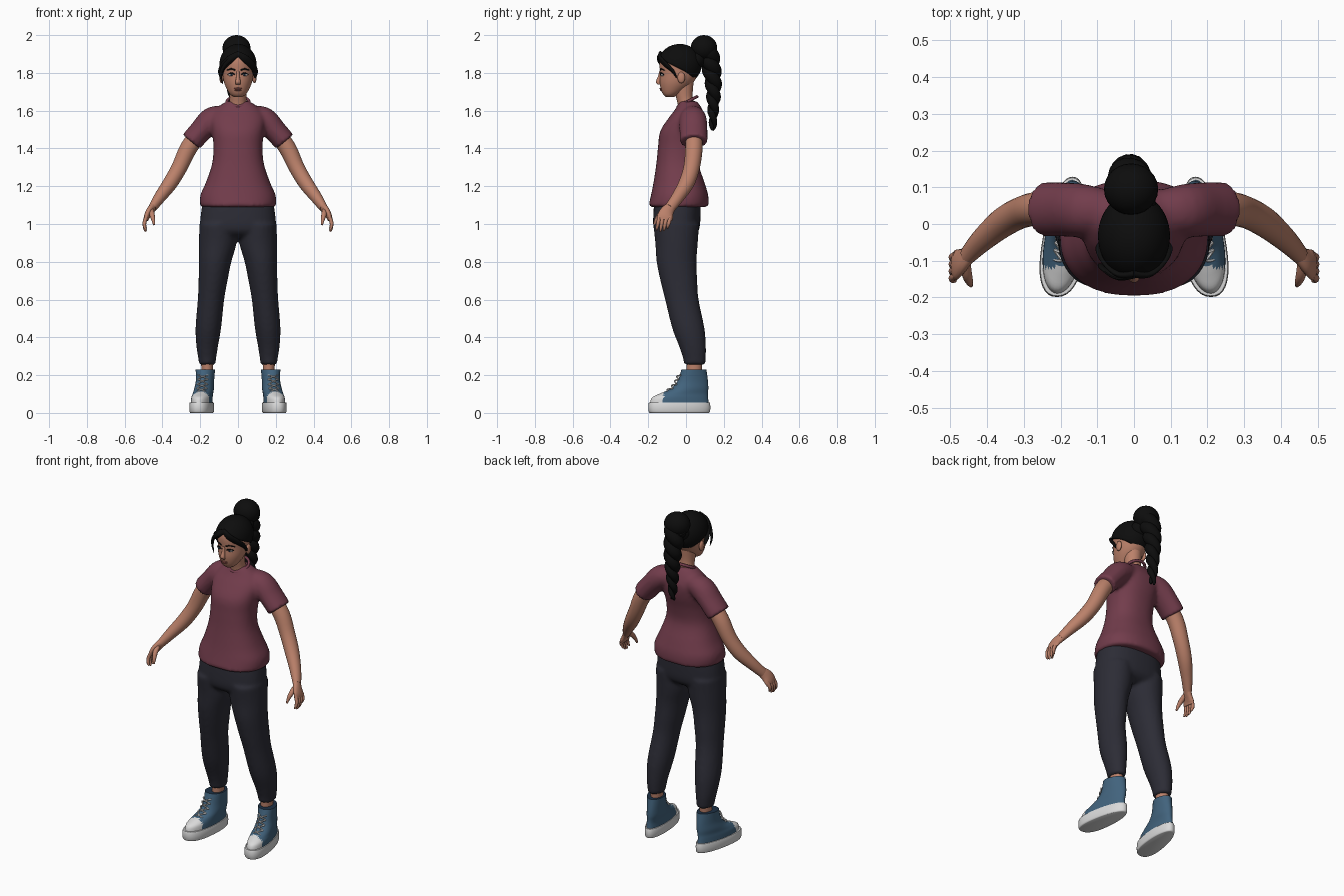
import bpy, bmesh, math
from mathutils import Vector, Matrix

if "Cube" in bpy.data.objects:
    bpy.data.objects.remove(bpy.data.objects["Cube"])


def material(name, r, g, b):
    m = bpy.data.materials.new(name)
    m.use_nodes = True
    m.diffuse_color = (r, g, b, 1)
    m.node_tree.nodes["Principled BSDF"].inputs["Base Color"].default_value = (r, g, b, 1)
    return m


SKIN = material("skin", .50, .22, .145)
LIPS = material("lips", .33, .105, .085)
EYE = material("eye white", .6, .56, .54)
HAIR = material("black hair", .004, .004, .004)
SHIRT = material("maroon cotton", .17, .046, .072)
PANTS = material("charcoal cloth", .025, .025, .036)
CANVAS = material("blue canvas", .054, .125, .205)
RUBBER = material("white rubber", .7, .7, .7)
NAVY = material("navy lining", .012, .03, .06)


def smooth_rows(rows, steps):
    """Catmull-Rom interpolation through the control rows."""
    out = []
    for i in range(len(rows) - 1):
        p = [rows[max(i - 1, 0)], rows[i], rows[i + 1], rows[min(i + 2, len(rows) - 1)]]
        for k in range(steps):
            t = k / steps
            out.append([.5 * (2 * b + (c - a) * t + (2 * a - 5 * b + 4 * c - d) * t * t
                              + (3 * b - a - 3 * c + d) * t ** 3) for a, b, c, d in zip(*p)])
    return out + [list(rows[-1])]


def loft(bm, rows, flat=False, ref=(1, 0, 0), n=24, power=2, steps=4, egg=0, side=1):
    """Skin rings given as x, y, z, radius a, radius b; flat rings stay level."""
    rows = smooth_rows(rows, steps)
    pts = [Vector(r[:3]) for r in rows]
    rings = []
    for i, r in enumerate(rows):
        u, v = Vector((1, 0, 0)), Vector((0, 1, 0))
        if not flat:
            t = (pts[min(i + 1, len(pts) - 1)] - pts[max(i - 1, 0)]).normalized()
            u = Vector(ref)
            u = (u - t * u.dot(t)).normalized()
            v = t.cross(u)
        ring = []
        for k in range(n):
            c, s = math.cos(math.tau * k / n), math.sin(math.tau * k / n)
            ca = math.copysign(abs(c) ** (2 / power), c) * (1 - egg * s)
            sa = math.copysign(abs(s) ** (2 / power), s)
            p = pts[i] + u * ca * max(r[3], .001) + v * sa * max(r[4], .001)
            ring.append(bm.verts.new((p.x * side, p.y, p.z)))
        rings.append(ring)
    for a, b in zip(rings, rings[1:]):
        for k in range(n):
            bm.faces.new((a[k], a[(k + 1) % n], b[(k + 1) % n], b[k]))
    bm.faces.new(rings[0])
    bm.faces.new(rings[-1])


def finish(name, bm, mats, rule=None, voxel=0):
    bmesh.ops.recalc_face_normals(bm, faces=bm.faces)
    for f in bm.faces:
        f.smooth = True
        if rule:
            f.normal_update()
            f.material_index = rule(f.calc_center_median(), f.normal)
    me = bpy.data.meshes.new(name)
    bm.to_mesh(me)
    bm.free()
    ob = bpy.data.objects.new(name, me)
    bpy.context.collection.objects.link(ob)
    for m in mats:
        me.materials.append(m)
    if voxel:
        mod = ob.modifiers.new("blend", 'REMESH')
        mod.mode, mod.voxel_size, mod.use_smooth_shade = 'VOXEL', voxel, True
        mod = ob.modifiers.new("relax", 'SMOOTH')
        mod.iterations = 4
    else:
        bpy.ops.object.select_all(action='DESELECT')
        ob.select_set(True)
        bpy.context.view_layer.objects.active = ob
        bpy.ops.object.shade_smooth_by_angle(angle=math.radians(50))
    return ob


def tube(name, rows, mat, **kw):
    bm = bmesh.new()
    loft(bm, rows, **kw)
    return finish(name, bm, [mat])


def ball(name, loc, radii, mat):
    bm = bmesh.new()
    bmesh.ops.create_uvsphere(bm, u_segments=24, v_segments=14, radius=1,
                              matrix=Matrix.Translation(loc) @ Matrix.Diagonal((*radii, 1)))
    return finish(name, bm, [mat])


SIDES = (("left", 1), ("right", -1))

# Shirt: torso and both sleeves blended together
bm = bmesh.new()
loft(bm, [(0, -.04, 1.09, .2, .16), (0, -.034, 1.15, .2, .152), (0, -.037, 1.22, .17, .135),
          (0, -.045, 1.32, .137, .112), (0, -.036, 1.41, .13, .112), (0, -.02, 1.49, .138, .117),
          (0, .005, 1.56, .145, .098), (0, .015, 1.61, .115, .07), (0, .012, 1.65, .062, .046)],
     flat=True, n=40, power=2.3)
for _, s in SIDES:
    loft(bm, [(.06, .035, 1.575, .05, .055), (.135, .037, 1.555, .066, .072),
              (.2, .04, 1.49, .06, .074), (.247, .04, 1.435, .06, .074)], side=s)
finish("shirt", bm, [SHIRT], voxel=.011)

bm = bmesh.new()
loft(bm, [(.058 * math.cos(a), .008 + .05 * math.sin(a), 1.648 + .026 * math.sin(a), .008, .008)
          for a in [math.tau * k / 24 for k in range(25)]], ref=(0, 0, 1), n=10, steps=1)
finish("shirt_collar", bm, [SHIRT])

# Trousers: hips and both legs blended together
bm = bmesh.new()
loft(bm, [(0, -.045, 1.13, .185, .122), (0, -.048, 1.05, .197, .125), (0, -.05, .98, .2, .122),
          (0, -.05, .945, .185, .1), (0, -.05, .925, .14, .06)], flat=True, n=40, power=2.4)
for _, s in SIDES:
    loft(bm, [(.105, -.052, 1.0, .1, .122), (.107, -.05, .9, .1, .113), (.121, -.05, .8, .086, .106),
              (.132, -.038, .7, .077, .098), (.143, -.022, .6, .07, .089), (.157, .012, .45, .068, .086),
              (.163, .035, .35, .057, .071), (.163, .045, .285, .047, .06), (.163, .045, .255, .045, .057)],
         flat=True, side=s)
finish("trousers", bm, [PANTS], voxel=.011)

# Head, neck and face
tube("neck", [(0, .015, 1.58, .06, .05), (0, 0, 1.64, .046, .045), (0, -.01, 1.68, .044, .045),
              (0, -.015, 1.75, .05, .055)], SKIN, flat=True)
tube("head", [(0, -.085, 1.672, .02, .02), (0, -.08, 1.685, .04, .04), (0, -.068, 1.71, .057, .064),
              (0, -.05, 1.75, .074, .089), (0, -.035, 1.8, .083, .102), (0, -.033, 1.86, .086, .107),
              (0, -.03, 1.91, .07, .09), (0, -.03, 1.94, .03, .04)], SKIN, flat=True, n=36)
tube("nose", [(0, -.133, 1.81, .007, .008), (0, -.139, 1.78, .009, .01), (0, -.147, 1.752, .014, .013),
              (0, -.141, 1.738, .013, .008)], SKIN, flat=True, n=16)
ball("upper_lip", (0, -.131, 1.717, ), (.022, .009, .005), LIPS)
ball("lower_lip", (0, -.129, 1.709), (.018, .009, .005), LIPS)

for word, s in SIDES:
    ball(word + "_eye", (s * .035, -.122, 1.79), (.017, .011, .008), EYE)
    ball(word + "_iris", (s * .034, -.129, 1.79), (.007, .006, .007), NAVY)
    tube(word + "_eyelid", [(.017, -.134, 1.791, .003, .003), (.034, -.133, 1.799, .004, .004),
                            (.054, -.118, 1.792, .003, .003)], HAIR, ref=(0, 1, 0), n=8, side=s)
    tube(word + "_eyebrow", [(.014, -.137, 1.814, .003, .004), (.036, -.132, 1.821, .003, .004),
                             (.06, -.113, 1.814, .002, .003)], HAIR, ref=(0, 1, 0), n=8, side=s)
    ball(word + "_ear", (s * .087, -.025, 1.775), (.011, .02, .03), SKIN)

    # Arm and hand
    tube(word + "_arm", [(.19, .04, 1.5, .045, .045), (.26, .042, 1.405, .046, .046),
                         (.31, .03, 1.3, .042, .043), (.36, .002, 1.215, .039, .041),
                         (.415, -.045, 1.14, .031, .033), (.453, -.085, 1.085, .022, .028)], SKIN, side=s)
    bm = bmesh.new()
    loft(bm, [(.445, -.077, 1.095, .02, .026), (.467, -.099, 1.067, .019, .036),
              (.482, -.11, 1.04, .016, .042), (.488, -.113, 1.02, .012, .04)], n=20, side=s)
    for k in range(4):
        y, drop = -.141 + k * .019, (.0, .008, .004, -.008)[k]
        loft(bm, [(.484, y, 1.04, .01, .01), (.495, y - .006, 1.008, .01, .01),
                  (.493, y - .012, .982 - drop, .008, .008), (.486, y - .014, .968 - drop, .004, .004)],
             n=10, side=s)
    loft(bm, [(.46, -.1, 1.08, .014, .014), (.455, -.138, 1.05, .014, .014),
              (.448, -.158, 1.02, .01, .01), (.444, -.168, .995, .005, .005)], n=10, side=s)
    finish(word + "_hand", bm, [SKIN])

    # Ankle and high-top shoe, toes turned slightly out
    tube(word + "_ankle", [(.165, .043, .15, .034, .045), (.163, .043, .22, .031, .04),
                           (.163, .045, .3, .034, .045)], SKIN, flat=True, side=s)
    shear = Matrix.Identity(4)
    shear[0][1] = -.13 * s
    bm = bmesh.new()
    loft(bm, [(.184, -.035, 0, .054, .155), (.184, -.035, .008, .059, .163), (.184, -.035, .05, .059, .163),
              (.184, -.035, .056, .055, .158)], flat=True, n=40, power=2.3, egg=.18, steps=2, side=s)
    bm.transform(shear)
    finish(word + "_shoe_sole", bm, [RUBBER])
    bm = bmesh.new()
    loft(bm, [(.184, -.035, .045, .054, .156), (.184, -.032, .08, .053, .149), (.182, -.012, .102, .051, .128),
              (.18, .02, .13, .05, .098), (.178, .036, .17, .047, .08), (.177, .042, .23, .05, .066)],
         flat=True, n=40, egg=.15, steps=5, side=s)
    bm.transform(shear)
    finish(word + "_shoe_upper", bm, [CANVAS, RUBBER, NAVY],
           lambda c, n: 2 if c.z > .225 and n.z > .9 else 1 if c.y < -.118 else 0)
    bm = bmesh.new()
    spots = [(-.108, .11), (-.082, .13), (-.062, .152), (-.05, .178), (-.04, .2)]
    for (y0, z0), (y1, z1) in zip(spots, spots[1:]):
        for d in (-.027, .027):
            loft(bm, [(.181 + d, y0 + .012, z0, .004, .004),
                      (.181, (y0 + y1) / 2 - .004, (z0 + z1) / 2 + .004, .004, .004),
                      (.181 - d, y1 + .012, z1, .004, .004)], ref=(0, 1, 0), n=6, side=s)
    bm.transform(shear)
    finish(word + "_shoe_laces", bm, [RUBBER])

# Hair cap: part ellipsoid whose lower edge follows the hairline
bm = bmesh.new()
top = bm.verts.new((0, -.033, 1.953))
rings, N = [], 48
for i in range(1, 17):
    ring = []
    for k in range(N):
        a = math.tau * k / N
        back = (1 - math.cos(a)) / 2
        th = (1.08 + 1.0 * back ** .6 + .4 * back ** 3) * i / 16
        ring.append(bm.verts.new((.098 * math.sin(th) * math.sin(a), -.033 - .117 * math.sin(th) * math.cos(a),
                                  1.845 + .108 * math.cos(th))))
    rings.append(ring)
for k in range(N):
    j = (k + 1) % N
    bm.faces.new((top, rings[0][k], rings[0][j]))
    for a, b in zip(rings, rings[1:]):
        bm.faces.new((a[k], b[k], b[j], a[j]))
cap = finish("hair_cap", bm, [HAIR])
mod = cap.modifiers.new("thickness", 'SOLIDIFY')
mod.thickness = .01

# Swept fringe, loose strand, bun and curled ponytail
for word, s in SIDES:
    tube(word + "_fringe", [(-.005, -.135, 1.905, .01, .012), (.035, -.138, 1.878, .009, .02),
                            (.068, -.108, 1.845, .009, .022), (.088, -.07, 1.81, .008, .018),
                            (.092, -.05, 1.775, .003, .005)], HAIR, ref=(0, 1, 0), n=14, side=s)
tube("loose_strand", [(.01, -.14, 1.9, .006, .01), (-.04, -.148, 1.872, .006, .012),
                      (-.078, -.126, 1.83, .006, .01), (-.092, -.112, 1.785, .005, .007),
                      (-.08, -.115, 1.742, .002, .002)], HAIR, ref=(0, 1, 0), n=10)
ball("hair_bun", (-.008, .095, 1.932), (.074, .07, .068), HAIR)
ball("hair_tie_base", (0, .055, 1.87), (.06, .05, .05), HAIR)
for word, phase in (("first", 0), ("second", math.pi)):
    rows = []
    for k in range(41):
        t = k / 40
        a, r = phase + t * 6 * math.pi, .036 * (1 - t) ** .6 + .005
        rows.append((-.012 + .024 * (1 - .6 * t) * math.cos(a),
                     .115 + .035 * math.sin(min(t * 3, 1.57)) - .008 * t + .02 * (1 - .6 * t) * math.sin(a),
                     1.915 - .42 * t, r, r))
    tube(word + "_ponytail_lock", rows, HAIR, n=14, steps=2)
